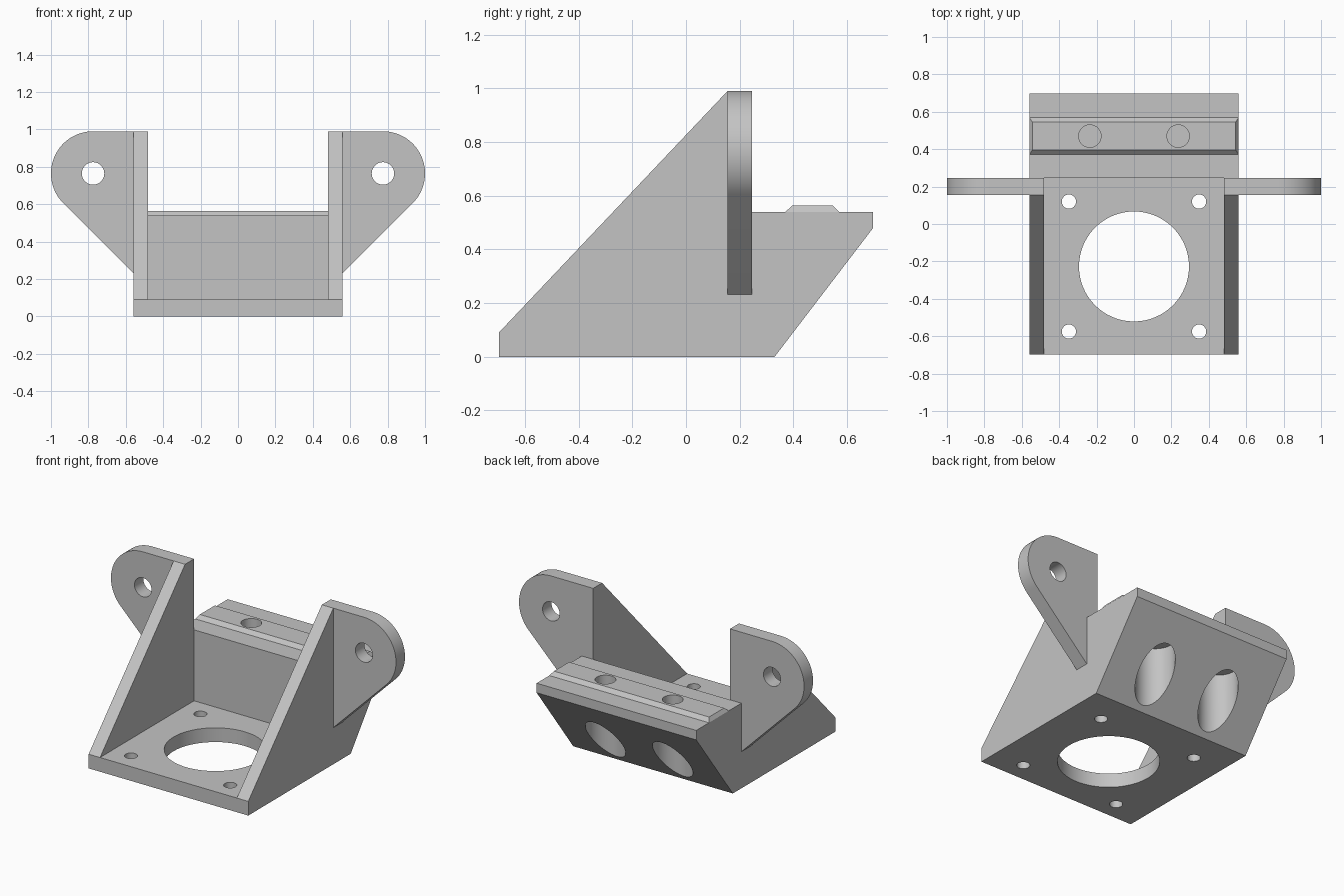
import bpy, bmesh, math
from mathutils import Vector

cube = bpy.data.objects.get("Cube")
if cube:
    bpy.data.objects.remove(cube, do_unlink=True)

grey = bpy.data.materials.new("plain_grey")
grey.use_nodes = True
colour = (0.55, 0.55, 0.55, 1)
grey.diffuse_color = colour
grey.node_tree.nodes["Principled BSDF"].inputs["Base Color"].default_value = colour


def finish(name, bm):
    """Turn a bmesh into a linked, coloured object."""
    bmesh.ops.recalc_face_normals(bm, faces=bm.faces[:])
    mesh = bpy.data.meshes.new(name)
    bm.to_mesh(mesh)
    bm.free()
    mesh.materials.append(grey)
    obj = bpy.data.objects.new(name, mesh)
    bpy.context.collection.objects.link(obj)
    return obj


def prism(name, points, start, end):
    """Extrude a profile of 3D points from start to end offset vectors."""
    bm = bmesh.new()
    face = bm.faces.new([bm.verts.new(Vector(p) + Vector(start)) for p in points])
    new = bmesh.ops.extrude_face_region(bm, geom=[face])["geom"]
    bmesh.ops.translate(bm, vec=Vector(end) - Vector(start),
                        verts=[v for v in new if isinstance(v, bmesh.types.BMVert)])
    return finish(name, bm)


def box(name, low, high, top_inset=(0, 0)):
    """Axis-aligned block, optionally tapering towards its top."""
    bm = bmesh.new()
    bmesh.ops.create_cube(bm, size=1)
    for v in bm.verts:
        sign = v.co * 2
        for i in range(3):
            v.co[i] = high[i] if sign[i] > 0 else low[i]
        if sign.z > 0:
            v.co.x -= sign.x * top_inset[0]
            v.co.y -= sign.y * top_inset[1]
    return finish(name, bm)


def disc(x, y, z, radius):
    """Points of a horizontal circle."""
    steps = [math.tau * i / 64 for i in range(64)]
    return [(x + radius * math.cos(a), y + radius * math.sin(a), z) for a in steps]


def drill(x, y, radius, low, high):
    return prism("drill", disc(x, y, 0, radius), (0, 0, low), (0, 0, high))


def cut(obj, cutters):
    """Subtract the cutters and delete them."""
    bpy.context.view_layer.objects.active = obj
    for cutter in cutters:
        cutter.hide_render = True
        mod = obj.modifiers.new("cut", 'BOOLEAN')
        mod.operation = 'DIFFERENCE'
        mod.solver = 'EXACT'
        mod.object = cutter
        bpy.ops.object.modifier_apply(modifier=mod.name)
        bpy.data.objects.remove(cutter, do_unlink=True)


def smooth(obj):
    bpy.ops.object.select_all(action='DESELECT')
    obj.select_set(True)
    bpy.context.view_layer.objects.active = obj
    bpy.ops.object.shade_smooth_by_angle(angle=math.radians(25))


half, front, back = 0.56, -0.697, 0.697
wall_front, wall_back, top, deck = 0.155, 0.245, 0.99, 0.54

# Main bracket: side outline extruded across, hollowed between the side walls
outline = [(front, 0), (front, 0.09), (wall_front, top), (wall_back, top),
           (wall_back, deck), (back, deck), (back, 0.48), (0.33, 0)]
body = prism("bracket_body", [(0, y, z) for y, z in outline],
             (-half, 0, 0), (half, 0, 0))
cut(body, [box("cavity", (-0.48, -1, 0.09), (0.48, wall_back, 2))])

# Motor opening and four screw holes in the base plate
cutters = [drill(0, -0.227, 0.294, -0.1, 0.2)]
for x in (-0.348, 0.348):
    for y in (-0.575, 0.12):
        cutters.append(drill(x, y, 0.038, -0.1, 0.2))

# Rear bolt holes: narrow from above, wide pockets from the sloped underside
bolt_x, bolt_y = 0.236, 0.47
for x in (-bolt_x, bolt_x):
    cutters.append(drill(x, bolt_y, 0.06, 0.44, 0.7))
    cutters.append(drill(x, bolt_y, 0.116, -0.1, 0.42))
cut(body, cutters)
smooth(body)

# Raised locating rail on the rear deck
rail = box("locating_rail", (-half, 0.371, deck), (half, 0.57, 0.563), (0.016, 0.024))
cut(rail, [drill(x, bolt_y, 0.06, 0.44, 0.7) for x in (-bolt_x, bolt_x)])
smooth(rail)

# Rounded mounting ears with a pivot hole
ear_x, ear_z, ear_r = 0.775, 0.765, 0.225
arc = [math.radians(90 - 135 * i / 32) for i in range(33)]
for side, name in ((1, "left_ear"), (-1, "right_ear")):
    profile = [(half, 0, 0.232), (half, 0, top)]
    profile += [(ear_x + ear_r * math.cos(a), 0, ear_z + ear_r * math.sin(a)) for a in arc]
    ear = prism(name, [(side * x, y, z) for x, y, z in profile],
                (0, wall_front, 0), (0, wall_back, 0))
    pin = [(x, 0, z) for x, z, _ in disc(side * ear_x, ear_z, 0, 0.06)]
    cut(ear, [prism("pin_cutter", pin, (0, 0, 0), (0, 0.4, 0))])
    smooth(ear)
